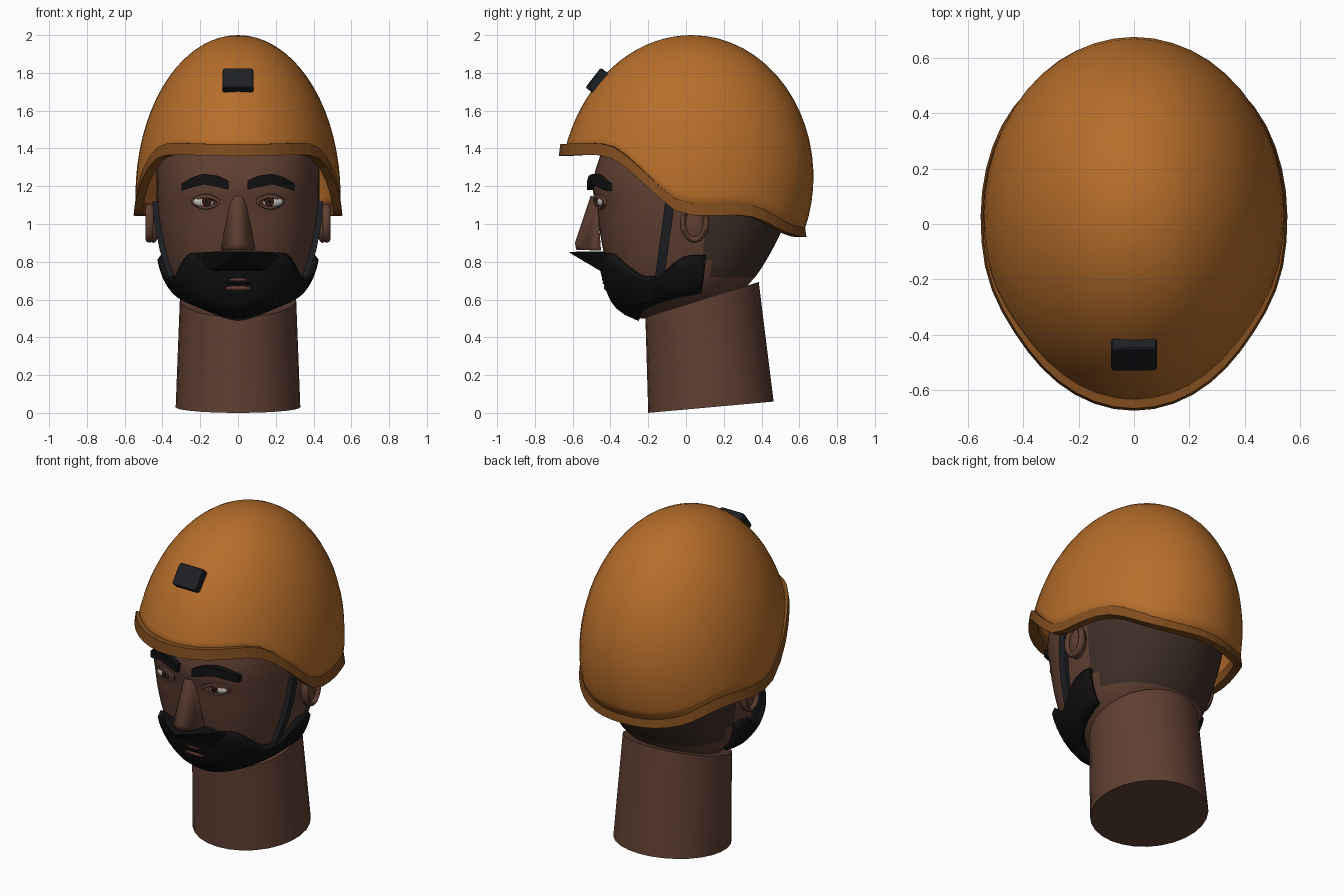
import bpy, bmesh, math
from mathutils import Vector, Matrix

if "Cube" in bpy.data.objects:
    bpy.data.objects.remove(bpy.data.objects["Cube"])


def mat(name, col):
    m = bpy.data.materials.new(name)
    m.diffuse_color = (*col, 1)
    m.use_nodes = True
    m.node_tree.nodes["Principled BSDF"].inputs["Base Color"].default_value = m.diffuse_color
    return m


ORANGE, RIM = mat("orange", (.47, .155, .024)), mat("rim_orange", (.22, .075, .013))
SKIN, HAIR = mat("skin", (.115, .05, .032)), mat("short_hair", (.05, .028, .02))
BLACK, STRAP = mat("black", (.006, .005, .005)), mat("strap", (.012, .014, .017))
WHITE, IRIS, LIP = mat("white", (.55, .53, .5)), mat("iris", (.04, .012, .005)), mat("lip", (.15, .05, .038))


def make(name, verts, faces, m, smooth=None):
    me = bpy.data.meshes.new(name)
    me.from_pydata([tuple(v) for v in verts], [], faces)
    bm = bmesh.new()
    bm.from_mesh(me)
    bmesh.ops.remove_doubles(bm, verts=bm.verts, dist=1e-5)
    if not faces:
        bmesh.ops.convex_hull(bm, input=bm.verts)
    bmesh.ops.recalc_face_normals(bm, faces=bm.faces)
    bm.to_mesh(me)
    bm.free()
    ob = bpy.data.objects.new(name, me)
    bpy.context.collection.objects.link(ob)
    me.materials.append(m)
    if smooth:
        bpy.ops.object.select_all(action='DESELECT')
        ob.select_set(True)
        bpy.context.view_layer.objects.active = ob
        bpy.ops.object.shade_smooth_by_angle(angle=math.radians(smooth))
    return ob


def grid(rows, closed, caps=False):
    n = len(rows[0])
    v = [p for r in rows for p in r]
    f = [(i * n + j, i * n + (j + 1) % n, (i + 1) * n + (j + 1) % n, (i + 1) * n + j)
         for i in range(len(rows) - 1) for j in range(n if closed else n - 1)]
    if caps:
        f += [tuple(range(n)), tuple(range(len(v) - n, len(v)))]
    return v, f


def hull(name, pts, m, smooth=None, mirror=False):
    pts = [Vector(p) for p in pts]
    if mirror:
        pts += [Vector((-p.x, p.y, p.z)) for p in pts]
    return make(name, pts, [], m, smooth)


def ball(name, c, r, m):
    bm = bmesh.new()
    bmesh.ops.create_uvsphere(bm, u_segments=20, v_segments=12, radius=1,
                              matrix=Matrix.Translation(c) @ Matrix.Diagonal((*r, 1)))
    v, f = [p.co.copy() for p in bm.verts], [[p.index for p in q.verts] for q in bm.faces]
    bm.free()
    return make(name, v, f, m, 60)


def modifier(ob, kind, **kw):
    md = ob.modifiers.new(kind.lower(), kind)
    for k, val in kw.items():
        setattr(md, k, val)


def look(tab, x, k=1):
    """Smooth table lookup (cubic through the points)."""
    x = min(max(x, tab[0][0]), tab[-1][0])
    i = next(i for i in range(len(tab) - 1) if x <= tab[i + 1][0])
    p = [tab[min(max(i + d, 0), len(tab) - 1)] for d in (-1, 0, 1, 2)]
    h = p[2][0] - p[1][0]
    t = (x - p[1][0]) / h
    m1 = (p[2][k] - p[0][k]) / (p[2][0] - p[0][0]) * h
    m2 = (p[3][k] - p[1][k]) / (p[3][0] - p[1][0]) * h
    return ((2*t**3 - 3*t*t + 1) * p[1][k] + (t**3 - 2*t*t + t) * m1
            + (3*t*t - 2*t**3) * p[2][k] + (t**3 - t*t) * m2)


# Head: rings of (z, half width, front y, back y)
HEAD = [(.50, .10, -.24, .10), (.56, .21, -.33, .18), (.62, .29, -.37, .26), (.70, .35, -.40, .35),
        (.80, .385, -.425, .42), (.95, .415, -.455, .50), (1.08, .43, -.47, .55), (1.2, .432, -.495, .57),
        (1.36, .425, -.455, .57), (1.6, .38, -.36, .50), (1.8, .26, -.2, .34), (1.9, .08, -.03, .12)]
YC = .03


def spow(v, e):
    return math.copysign(abs(v) ** e, v)


def skull(a, z, off=0):
    """Point at angle a from the front, pushed outward by off."""
    w, f, b = (look(HEAD, z, k) for k in (1, 2, 3))
    s, c = math.sin(a), math.cos(a)
    e = .82 if c > 0 else .95
    return Vector(((w + off) * spow(s, e), YC - ((YC - f if c > 0 else b - YC) + off) * spow(c, e), z))


def face_y(x, z):
    w, f = look(HEAD, z, 1), look(HEAD, z, 2)
    return YC - (YC - f) * (1 - min(abs(x) / w, 1) ** 2.44) ** .41


zs = [.5 + 1.4 * i / 32 for i in range(33)]
head = make("head", *grid([[skull(math.tau * j / 48, z) for j in range(48)] for z in zs], True, True), SKIN, 60)
head.data.materials.append(HAIR)
for p in head.data.polygons:
    if p.center.y > .1 + .12 * max(0, .95 - p.center.z) and p.center.z > .72:
        p.material_index = 1

# Neck: tilted elliptical column
rows = []
for cy, cz, rx, ry, sl in ((.132, .03, .33, .332, .09), (.085, .6, .308, .30, .31)):
    rows.append([(rx * math.sin(a), cy - ry * math.cos(a), cz - sl * ry * math.cos(a))
                 for a in (math.tau * j / 28 for j in range(28))])
make("neck", *grid(rows, True, True), SKIN, 50)

# Helmet shell: egg dome cut off at a wavy edge
EDGE = [(-.68, 1.39), (-.42, 1.39), (-.3, 1.325), (-.15, 1.185), (-.05, 1.1), (.05, 1.075),
        (.3, 1.075), (.4, 1.045), (.5, .995), (.6, .965), (.68, .96)]


def dome(phi, t):
    s = math.sin(phi)
    back = max(0, s) ** 2
    c, h, r = 1.15 + .1 * back, .85 - .1 * back, .645 if s > 0 else .7
    a = t * math.acos((look(EDGE, YC + r * s * .96) - c) / h)
    return Vector((.543 * math.cos(phi) * math.sin(a), YC + r * s * math.sin(a), c + h * math.cos(a)))


N = 48
phis = [math.tau * j / N for j in range(N)]
shell = make("helmet_shell", *grid([[dome(p, i / 18) for p in phis] for i in range(19)], True), ORANGE, 60)
modifier(shell, 'SOLIDIFY', thickness=.025, offset=-1)

# Helmet rim: rectangular band swept along the edge
rows = []
for p in phis + phis[:1]:
    q = dome(p, 1)
    n = Vector((math.cos(p) / .543, math.sin(p) / .67, 0)).normalized()
    out = .012 + .02 * max(0, -math.sin(p)) ** 2
    rows.append([q + n * o + Vector((0, 0, d)) for o, d in
                 ((-.035, -.03), (out, -.03), (out - .008, .032), (-.035, .032))])
make("helmet_rim", *grid(rows, True), RIM)

# Mount block on the helmet front
R = Matrix.Translation((0, -.468, 1.757)) @ Matrix.Rotation(math.radians(-38), 4, 'X')
block = hull("helmet_mount", [R @ Vector((x, y, z)) for x in (-.083, .083) for y in (-.03, .03) for z in (-.066, .066)], STRAP)
modifier(block, 'BEVEL', width=.014, segments=2)

# Beard: offset patch of the head between a top and a bottom edge
TOP = [(0, .82), (32, .84), (45, .78), (60, .715), (75, .73), (88, .82), (99, .825)]
BOT = [(0, .5), (30, .52), (60, .575), (90, .635), (99, .645)]
cols = []
for i in range(-36, 37):
    d = i * 99 / 36
    t, b = look(TOP, abs(d)), look(BOT, abs(d))
    cols.append([skull(math.radians(d), b + (t - b) * k / 10, .005 if k in (0, 10) else .025) for k in range(11)])
beard = make("beard", *grid(cols, False), BLACK, 60)
modifier(beard, 'SOLIDIFY', thickness=.03, offset=0)
chin = hull("beard_underside", [skull(math.radians(d), look(BOT, abs(d)) + .005, .012) for d in range(-90, 91, 10)], BLACK, 40)

# Moustache wedge and nose
hull("moustache", [(0, -.62, .85), (.09, -.565, .855), (.2, -.44, .85), (.25, -.37, .79), (0, -.51, .795),
                   (.13, -.46, .755), (0, -.42, .76), (0, -.42, .855)], BLACK, 25, True)
hull("nose", [(0, -.505, 1.15), (.035, -.47, 1.14), (0, -.535, 1.02), (0, -.588, .9), (.025, -.58, .9), (0, -.582, .865),
              (.03, -.57, .862), (.075, -.525, .865), (.09, -.48, .88), (.088, -.45, .86), (.06, -.46, 1.0), (.03, -.52, 1.02)], SKIN, 70, True)

# Lips over a dark mouth opening
ball("upper_lip", (0, -.405, .708), (.115, .04, .02), LIP)
ball("lower_lip", (0, -.395, .664), (.105, .04, .023), LIP)
ball("mouth_line", (0, -.413, .687), (.108, .03, .007), BLACK)

for s, side in ((-1, "left"), (1, "right")):
    # Eye with iris, pupil and lids
    ex, ez = .172 * s, 1.118
    ey = face_y(ex, ez)
    ball(side + "_eye", (ex, ey + .012, ez), (.066, .026, .031), WHITE)
    ball(side + "_iris", (ex - .005 * s, ey - .008, ez + .002), (.027, .01, .027), IRIS)
    ball(side + "_pupil", (ex - .005 * s, ey - .014, ez + .002), (.012, .006, .012), BLACK)
    for nm, dz, hgt, m in (("upper_lid", .03, .016, SKIN), ("lash_line", .023, .006, BLACK), ("lower_lid", -.032, .012, SKIN)):
        rows = []
        for k in range(-5, 6):
            u = k / 5
            x, z = ex + .074 * u, ez + dz * (1 - u * u)
            y = ey + .035 * (u * s + 1) ** 2 * .25 if s > 0 else ey + .035 * (1 - u) ** 2 * .25
            y = face_y(x, z)
            rows.append([(x, y + .015, z - hgt), (x, y - .016, z - hgt * .6), (x, y - .016, z + hgt * .6), (x, y + .015, z + hgt)])
        make(side + "_" + nm, *grid(rows, True, True), m, 50)

    # Angular eyebrow
    rows = []
    for x, z, h in ((.05, 1.205, .024), (.105, 1.225, .03), (.18, 1.238, .028), (.24, 1.222, .027), (.298, 1.195, .02)):
        y = face_y(x, z)
        rows.append([(x * s, y + .02, z - h), (x * s, y - .03, z - h), (x * s, y - .03, z + h), (x * s, y + .02, z + h)])
    make(side + "_eyebrow", *grid(rows, True, True), BLACK)

    # Ear: flat lobe with a raised outer fold
    ball(side + "_ear", (.447 * s, .045, 1.0), (.032, .066, .1), SKIN)
    rows = []
    for k in range(25):
        a = math.tau * k / 24
        rows.append([((.468 + .022 * math.cos(b)) * s, .045 + (.062 + .016 * math.sin(b)) * math.cos(a),
                      1.005 + (.088 + .016 * math.sin(b)) * math.sin(a)) for b in (math.tau * j / 8 for j in range(8))])
    make(side + "_ear_fold", *grid(rows, True), SKIN, 60)

    # Chin strap running from the helmet into the beard
    rows = []
    for y, z in ((-.085, 1.12), (-.10, 1.0), (-.12, .86), (-.14, .71)):
        x = look(HEAD, z) * (1 - (abs(y - YC) / (YC - look(HEAD, z, 2))) ** 2.44) ** .41 + .01
        rows.append([((x + dx) * s, y + dy, z) for dx, dy in ((-.02, -.025), (.016, -.025), (.016, .025), (-.02, .025))])
    make(side + "_chin_strap", *grid(rows, True, True), STRAP)
